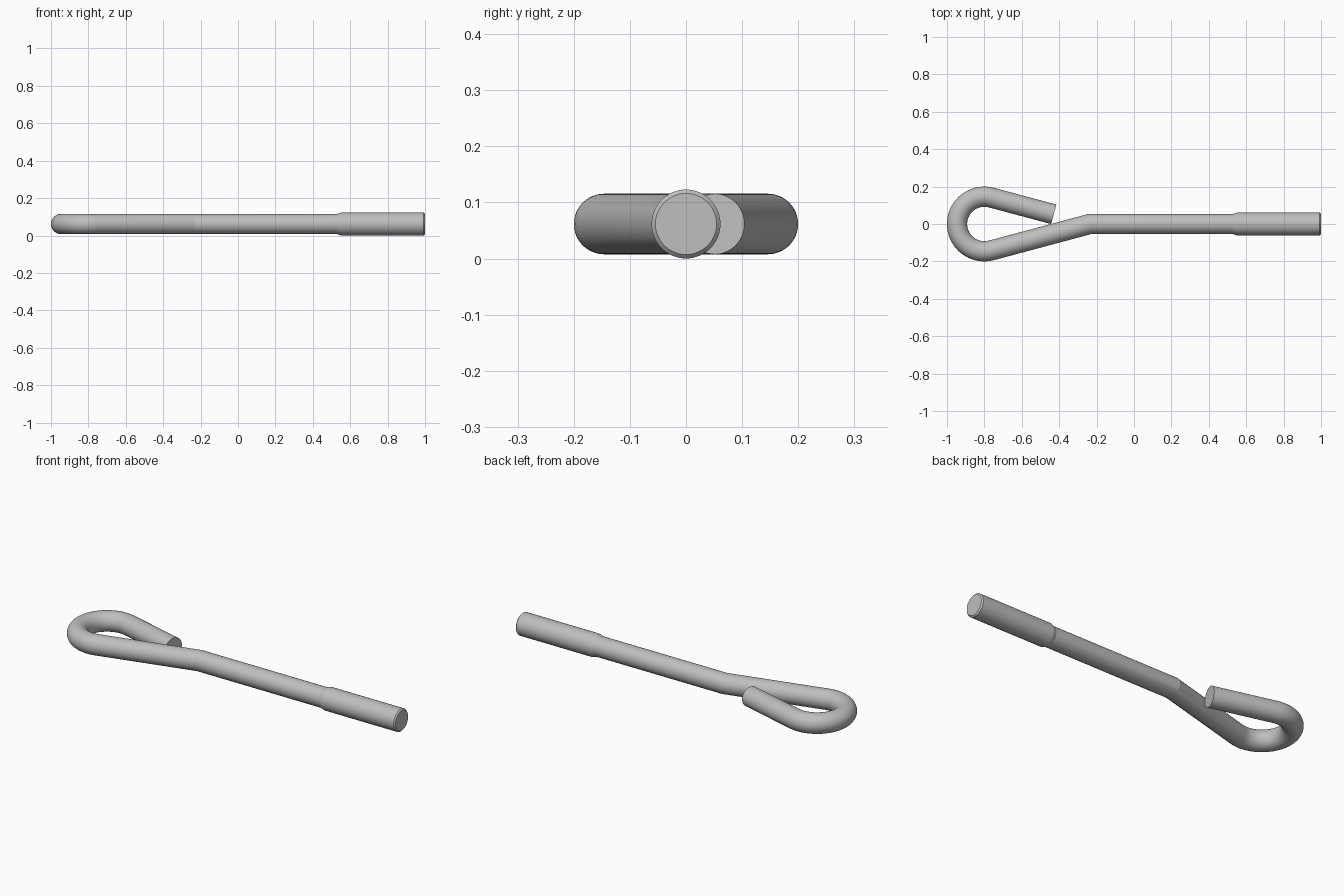
import bpy
import bmesh
from math import sin, cos, tan, pi, radians
from mathutils import Vector

cube = bpy.data.objects.get("Cube")
if cube:
    bpy.data.objects.remove(cube, do_unlink=True)

SIDES = 48
ROD, SHANK = 0.054, 0.0615
AXIS_Z = SHANK
EYE = Vector((-0.8, 0, AXIS_Z))
EYE_R = 0.146
TILT = radians(15)
ARC_STEPS = 36

steel = bpy.data.materials.new("steel_grey")
steel.use_nodes = True
colour = (0.52, 0.52, 0.52, 1)
steel.diffuse_color = colour
steel.node_tree.nodes["Principled BSDF"].inputs["Base Color"].default_value = colour

# Centre line as (point, radius): free tail, eye arc, bend, straight shank
start = pi / 2 - TILT
sweep = pi + 2 * TILT
arc = []
for i in range(ARC_STEPS + 1):
    a = start + sweep * i / ARC_STEPS
    arc.append(EYE + EYE_R * Vector((cos(a), sin(a), 0)))
tail_end = arc[0] + 0.345 * Vector((cos(TILT), -sin(TILT), 0))
bend_x = arc[-1].x - arc[-1].y / tan(TILT)
path = [(tail_end, ROD)] + [(p, ROD) for p in arc]
for x, r in ((bend_x, ROD), (0.53, ROD), (0.553, SHANK), (0.993, SHANK), (1.0, 0.0545)):
    path.append((Vector((x, 0, AXIS_Z)), r))


def sweep_rod(name, path):
    """Round bar along a flat path with mitred corners and capped ends."""
    bm = bmesh.new()
    rings = []
    for i, (p, r) in enumerate(path):
        before = (p - path[i - 1][0]).normalized() if i else None
        after = (path[i + 1][0] - p).normalized() if i < len(path) - 1 else None
        before, after = before or after, after or before
        tangent = (before + after).normalized()
        side = Vector((-tangent.y, tangent.x, 0)) / tangent.dot(after)
        ring = []
        for k in range(SIDES):
            a = 2 * pi * k / SIDES
            ring.append(bm.verts.new(p + r * (cos(a) * side + sin(a) * Vector((0, 0, 1)))))
        rings.append(ring)
    for low, high in zip(rings, rings[1:]):
        for k in range(SIDES):
            n = (k + 1) % SIDES
            bm.faces.new((low[k], low[n], high[n], high[k]))
    bm.faces.new(rings[0])
    bm.faces.new(rings[-1])
    bmesh.ops.recalc_face_normals(bm, faces=bm.faces)
    mesh = bpy.data.meshes.new(name)
    bm.to_mesh(mesh)
    bm.free()
    obj = bpy.data.objects.new(name, mesh)
    bpy.context.collection.objects.link(obj)
    mesh.materials.append(steel)
    return obj


bolt = sweep_rod("bent_eye_bolt", path)
bpy.ops.object.select_all(action="DESELECT")
bolt.select_set(True)
bpy.context.view_layer.objects.active = bolt
bpy.ops.object.shade_smooth_by_angle(angle=radians(12))
